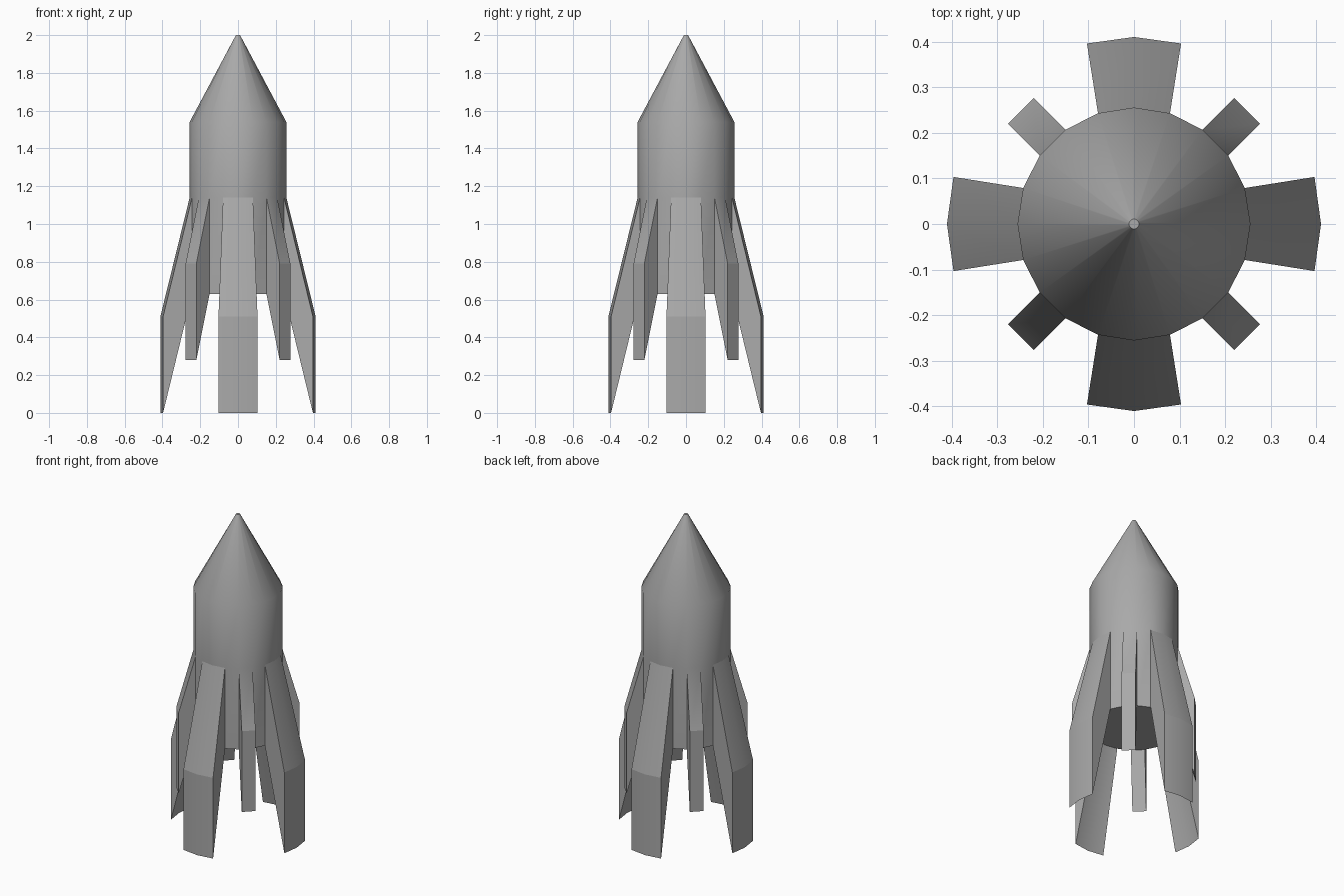
import bpy
import bmesh
from math import sin, cos, tau, radians
from mathutils import Vector

cube = bpy.data.objects.get("Cube")
if cube:
    bpy.data.objects.remove(cube)

SIDES = 20
PROFILE = [(0.256, 0.63), (0.256, 1.14), (0.256, 1.54), (0.011, 2.0)]

grey = bpy.data.materials.new("hull_grey")
grey.use_nodes = True
grey.diffuse_color = (0.4, 0.4, 0.4, 1)
grey.node_tree.nodes["Principled BSDF"].inputs["Base Color"].default_value = (0.4, 0.4, 0.4, 1)

# Hull and nose cone: rings of the profile joined by side panels
bm = bmesh.new()
rings = [[bm.verts.new((r * cos(tau * i / SIDES), r * sin(tau * i / SIDES), z))
          for i in range(SIDES)] for r, z in PROFILE]
bands = []
for low, high in zip(rings, rings[1:]):
    bands.append([bm.faces.new((low[i], low[(i + 1) % SIDES],
                                high[(i + 1) % SIDES], high[i]))
                  for i in range(SIDES)])
bm.faces.new(rings[0][::-1])
bm.faces.new(rings[-1])
bm.normal_update()

crease_edges = []


def pull_fin(panels, reach, drop):
    """Extrude hull panels along their normals and sweep them downward."""
    moves = []
    for panel in panels:
        for vert in panel.verts:
            moves.append((vert.co.copy(), panel.normal.copy()))
    result = bmesh.ops.extrude_face_region(bm, geom=panels)["geom"]
    verts = [g for g in result if isinstance(g, bmesh.types.BMVert)]
    for v in verts:
        normals = [n for co, n in moves if (co - v.co).length < 1e-4]
        out = sum(normals, Vector()).normalized()
        v.co += out * reach - Vector((0, 0, drop))
    # The knee between the sloping top and the upright outer face
    top = max(v.co.z for v in verts)
    for e in result:
        if isinstance(e, bmesh.types.BMEdge) and all(abs(v.co.z - top) < 1e-4 for v in e.verts):
            crease_edges.append(e)


# Four broad fins on the axes, four narrow fins on the diagonals
wall = bands[0]
for quarter in range(4):
    start = quarter * SIDES // 4
    pull_fin([wall[start - 1], wall[start]], 0.155, 0.63)
    pull_fin([wall[start + 2]], 0.099, 0.35)

loose = [f for f in wall if f.is_valid and all(len(e.link_faces) > 2 for e in f.edges)]
bmesh.ops.delete(bm, geom=loose, context='FACES')
bmesh.ops.recalc_face_normals(bm, faces=bm.faces[:])

# Smooth hull with crisp fin edges
for face in bm.faces:
    face.smooth = True
for edge in bm.edges:
    edge.smooth = edge.calc_face_angle(0) < radians(32)
for edge in crease_edges:
    edge.smooth = False

mesh = bpy.data.meshes.new("finned_rocket_hull")
bm.to_mesh(mesh)
bm.free()
mesh.materials.append(grey)
rocket = bpy.data.objects.new("finned_rocket_hull", mesh)
bpy.context.collection.objects.link(rocket)
